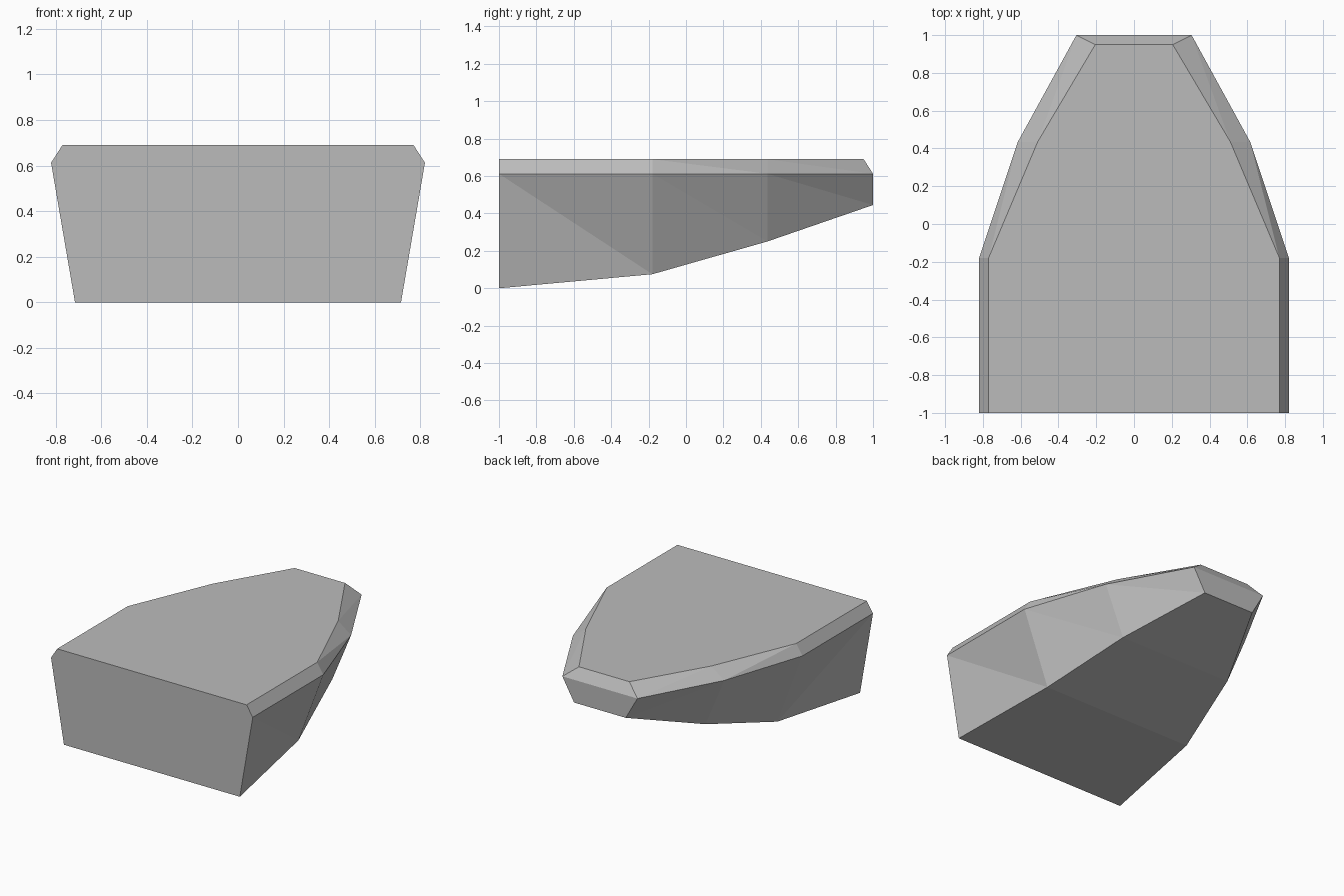
import bpy, bmesh

if "Cube" in bpy.data.objects:
    bpy.data.objects.remove(bpy.data.objects["Cube"])

# Cross-sections from square front end to narrow back end:
# (bottom half width, bottom z, rim half width, top half width, y, top y)
SECTIONS = [
    (0.715, 0.0, 0.82, 0.77, -1.0, -1.0),
    (0.617, 0.075, 0.82, 0.77, -0.18, -0.18),
    (0.463, 0.25, 0.615, 0.51, 0.435, 0.435),
    (0.21, 0.445, 0.305, 0.205, 1.0, 0.95),
]
RIM_Z, TOP_Z = 0.612, 0.69

bm = bmesh.new()
sides = {}
for s in (1, -1):
    sides[s] = [(bm.verts.new((s * b, y, bz)),
                 bm.verts.new((s * r, y, RIM_Z)),
                 bm.verts.new((s * t, ty, TOP_Z)))
                for b, bz, r, t, y, ty in SECTIONS]
R, L = sides[1], sides[-1]

# Side panels and bevelled rim, split along one diagonal
for rows in (R, L):
    for a, b in zip(rows, rows[1:]):
        for k in (0, 1):
            bm.faces.new((a[k], b[k], a[k + 1]))
            bm.faces.new((b[k], b[k + 1], a[k + 1]))

# Underside and flat deck
for i in range(3):
    for k in (0, 2):
        bm.faces.new((L[i][k], R[i][k], R[i + 1][k], L[i + 1][k]))

# Front wall, back wall and back bevel
bm.faces.new(R[0] + L[0][::-1])
for k in (0, 1):
    bm.faces.new((R[3][k], L[3][k], L[3][k + 1], R[3][k + 1]))

bmesh.ops.recalc_face_normals(bm, faces=bm.faces)
mesh = bpy.data.meshes.new("hull")
bm.to_mesh(mesh)
bm.free()

hull = bpy.data.objects.new("hull", mesh)
bpy.context.collection.objects.link(hull)
grey = bpy.data.materials.new("plain grey")
grey.diffuse_color = (0.5, 0.5, 0.5, 1)
grey.use_nodes = True
grey.node_tree.nodes["Principled BSDF"].inputs["Base Color"].default_value = grey.diffuse_color
mesh.materials.append(grey)
